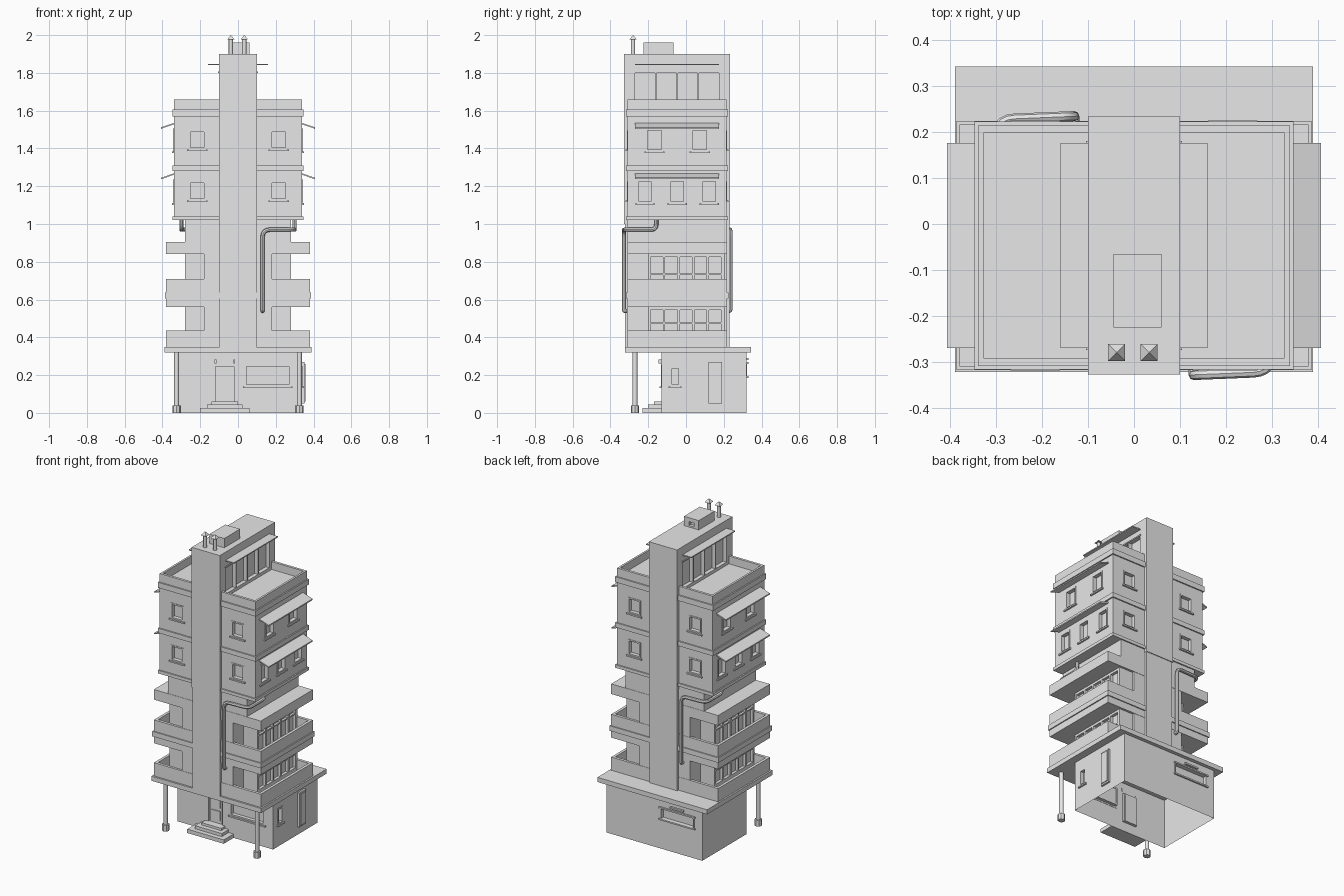
import bpy, bmesh, math
from mathutils import Vector, Matrix

cube = bpy.data.objects.get("Cube")
if cube:
    bpy.data.objects.remove(cube, do_unlink=True)

GREY = (0.8, 0.8, 0.8, 1)
mat = bpy.data.materials.new("plain grey")
mat.use_nodes = True
mat.diffuse_color = GREY
mat.node_tree.nodes["Principled BSDF"].inputs["Base Color"].default_value = GREY
YC = -0.047  # y of the tower axis; the storeys repeat by a half turn about it


def add(name, data):
    ob = bpy.data.objects.new(name, data)
    bpy.context.collection.objects.link(ob)
    data.materials.append(mat)
    return ob


def boxes(name, specs):
    """One mesh from several boxes given as x0, x1, y0, y1, z0, z1."""
    bm = bmesh.new()
    for x0, x1, y0, y1, z0, z1 in specs:
        m = Matrix.Translation(((x0 + x1) / 2, (y0 + y1) / 2, (z0 + z1) / 2))
        m = m @ Matrix.Diagonal((abs(x1 - x0), abs(y1 - y0), abs(z1 - z0), 1))
        bmesh.ops.create_cube(bm, size=1, matrix=m)
    me = bpy.data.meshes.new(name)
    bm.to_mesh(me)
    bm.free()
    return add(name, me)


def turn(b, s):
    """Place a box about the tower axis, half turned when s is -1."""
    return (b[0] * s, b[1] * s, YC + b[2] * s, YC + b[3] * s, b[4], b[5])


def both(specs):
    return [turn(b, s) for s in (1, -1) for b in specs]


def block(rx, ry, z0, z1):
    return turn((-rx, rx, -ry, ry, z0, z1), 1)


def bake(ob):
    """Replace an object by its evaluated mesh."""
    bpy.context.view_layer.update()
    ev = ob.evaluated_get(bpy.context.evaluated_depsgraph_get())
    me = bpy.data.meshes.new_from_object(ev)
    name = ob.name
    bpy.data.objects.remove(ob, do_unlink=True)
    new = bpy.data.objects.new(name, me)
    bpy.context.collection.objects.link(new)
    if not me.materials:
        me.materials.append(mat)
    return new


def cut(ob, specs):
    cutter = boxes("cutter", specs)
    cutter.hide_render = True
    mod = ob.modifiers.new("cut", 'BOOLEAN')
    mod.operation, mod.solver, mod.object = 'DIFFERENCE', 'EXACT', cutter
    ob = bake(ob)
    bpy.data.objects.remove(cutter, do_unlink=True)
    return ob


def on_wall(side, plane, u0, u1, z0, z1, d0, d1):
    """Box on a wall: u runs along it, d is the distance out of it."""
    if side == "x":
        return (plane + d0, plane + d1, u0, u1, z0, z1)
    return (u0, u1, -plane - d1, -plane - d0, z0, z1)


def frame(side, plane, u0, u1, z0, z1, t=0.009):
    """Four frame bars and a wider sill around an opening."""
    bars = [(u0, u0 + t, z0, z1), (u1 - t, u1, z0, z1), (u0, u1, z1 - t, z1), (u0, u1, z0, z0 + t)]
    out = [on_wall(side, plane, *b, -0.022, 0.003) for b in bars]
    return out + [on_wall(side, plane, u0 - t, u1 + t, z0 - t, z0, -0.002, 0.01)]


def cylinder(name, x, y, z0, z1, r0, r1=None, seg=12, rot=0.0):
    bm = bmesh.new()
    m = Matrix.Translation((x, y, (z0 + z1) / 2)) @ Matrix.Rotation(rot, 4, 'Z')
    bmesh.ops.create_cone(bm, cap_ends=True, segments=seg, radius1=r0,
                          radius2=r0 if r1 is None else r1, depth=z1 - z0, matrix=m)
    me = bpy.data.meshes.new(name)
    bm.to_mesh(me)
    bm.free()
    return add(name, me)


def smooth(ob):
    bpy.ops.object.select_all(action='DESELECT')
    ob.select_set(True)
    bpy.context.view_layer.objects.active = ob
    bpy.ops.object.shade_smooth_by_angle(angle=math.radians(40))


# Ground floor: hollow below, with door and window openings
ground = boxes("ground_floor", [(-0.34, 0.34, -0.13, 0.32, 0, 0.32)])
front_win = ("y", 0.13, 0.035, 0.28, 0.14, 0.255)
side_win = ("x", 0.34, -0.083, -0.032, 0.14, 0.245)
ground = cut(ground, [on_wall(*front_win, -0.02, 0.02), on_wall(*side_win, -0.02, 0.02),
                      on_wall("y", 0.13, -0.12, -0.02, 0.06, 0.245, -0.015, 0.02),
                      (-0.285, -0.04, 0.30, 0.34, 0.19, 0.265)])
bm = bmesh.new()
bm.from_mesh(ground.data)
low = [f for f in bm.faces if f.calc_center_median().z < 0.001]
bmesh.ops.delete(bm, geom=low, context='FACES')
bm.to_mesh(ground.data)
bm.free()
boxes("ground_window_frames", frame(*front_win) + frame(*side_win))
boxes("back_window_frame", [(-0.29, -0.035, 0.30, 0.33, z, z + 0.009) for z in (0.186, 0.26)]
      + [(x, x + 0.009, 0.30, 0.324, 0.19, 0.265) for x in (-0.285, -0.049)]
      + [(-0.21, -0.115, 0.318, 0.332, 0.28, 0.29)])
boxes("front_door", [(-0.112, -0.028, -0.122, -0.112, 0.06, 0.238)]
      + [(-0.1, -0.04, -0.127, -0.12, z, z + 0.06) for z in (0.08, 0.16)])
boxes("door_lamps", [(x - 0.005, x + 0.005, -0.146, -0.128, 0.262, 0.282) for x in (-0.12, -0.02)])
boxes("side_door", [(0.33, 0.352, 0.12, 0.19, 0.05, 0.27), (0.33, 0.357, 0.128, 0.182, 0.06, 0.26)])
boxes("front_steps", [(-0.2, 0.06, -0.23, -0.13, 0, 0.025), (-0.165, 0.025, -0.2, -0.13, 0.025, 0.045),
                      (-0.14, 0, -0.17, -0.13, 0.045, 0.06)])
boxes("first_floor_slab", [(-0.39, 0.39, -0.322, 0.343, 0.32, 0.35)])
for x in (-0.325, 0.325):
    smooth(cylinder("porch_column", x, -0.27, 0.03, 0.32, 0.013))
    cylinder("column_base", x, -0.27, 0, 0.04, 0.022, seg=8)

# Lower storeys: corner loggias, shallow wall panels and rows of panes
core = boxes("lower_core", [block(0.28, 0.262, 0.35, 1.02)])
cuts, rails = [], []
for z0, z1, sill in ((0.36, 0.56, 0.435), (0.6, 0.84, 0.71)):
    cuts.append((0.18, 0.3, -0.28, -0.155, z0, z1))
    cuts.append((0.18, 0.3, 0.25, 0.28, sill, z1))
    for i in range(5):
        y = -0.14 + i * 0.077
        cuts.append((0.262, 0.3, y, y + 0.065, z0 + 0.03, z1 - 0.015))
    mid = (z0 + z1) / 2 + 0.01
    rails.append((0.258, 0.276, -0.14, 0.233, mid, mid + 0.008))
core = cut(core, both(cuts))
boxes("pane_rails", both(rails))
for z0, z1, floor in ((0.35, 0.435, 0.36), (0.56, 0.71, 0.6)):
    ring = boxes("balcony", [block(0.38, 0.264, z0, z1)])
    cut(ring, [block(0.362, 0.246, floor, z1 + 0.05)])
band = boxes("balcony_band", [block(0.387, 0.271, 0.605, 0.637)])
cut(band, [block(0.37, 0.254, 0.5, 0.7)])
boxes("balcony_roof", [block(0.38, 0.264, 0.84, 0.905)])

# Upper storeys: window openings, parapet and ledges
upper = boxes("upper_storeys", [block(0.34, 0.262, 1.02, 1.66)])
wins = [("x", 0.34, c - 0.045, c + 0.045, 1.385, 1.505) for c in (-0.12, 0.12)]
wins += [("x", 0.34, c - 0.042, c + 0.042, 1.11, 1.235) for c in (-0.17, 0, 0.17)]
wins += [("y", 0.262, c - 0.045, c + 0.045, z, z + 0.1)
         for c in (-0.215, 0.215) for z in (1.395, 1.125)]
cut(upper, both([on_wall(*w, -0.025, 0.02) for w in wins]) + [block(0.327, 0.246, 1.61, 1.7)])
boxes("window_frames", both([b for w in wins for b in frame(*w)]))
boxes("ledges", [block(0.348, 0.27, z, z + h) for z, h in ((1.02, 0.02), (1.28, 0.03), (1.57, 0.035))])
for z in (1.529, 1.262):
    awning = boxes("sloped_awnings", both([(0.335, 0.407, -0.223, 0.223, z, z + 0.008)]))
    for v in awning.data.vertices:
        if abs(v.co.x) > 0.4:
            v.co.z -= 0.025

# Central tower with the glazed roof room
boxes("tower_lower", [block(0.098, 0.276, 0.35, 1.0)])
tower = boxes("tower_upper", [block(0.1, 0.281, 1.0, 1.9)])
cut(tower, both([(0.075, 0.12, -0.222 + i * 0.113, -0.117 + i * 0.113, 1.63, 1.8) for i in range(4)]))
boxes("roof_room_trim", both([(0.09, 0.105, -0.228, 0.228, 1.8, 1.808)]))
boxes("flat_canopies", both([(0.09, 0.16, -0.223, 0.223, 1.841, 1.848)]))

# Rooftop fittings
hut = boxes("roof_box", [(-0.045, 0.06, -0.225, -0.065, 1.9, 1.96)])
cut(hut, [(-0.01, 0.025, -0.085, -0.05, 1.91, 1.935)])
for x in (-0.038, 0.033):
    smooth(cylinder("chimney", x, -0.28, 1.9, 1.98, 0.011))
    cylinder("chimney_cap", x, -0.28, 1.978, 2.0, 0.026, 0.001, seg=4, rot=math.pi / 4)


# Drain pipes with rounded bends
def pipe(s):
    raw = [(0.13, -0.265, 0.54), (0.13, -0.282, 0.54), (0.13, -0.282, 0.97),
           (0.3, -0.275, 0.97), (0.3, -0.11, 0.97), (0.3, -0.11, 1.03)]
    pts = [Vector((x * s, YC + y * s, z)) for x, y, z in raw]
    path = [pts[0]]
    for a, b, c in zip(pts, pts[1:], pts[2:]):
        r = min(0.04, (a - b).length * 0.5, (c - b).length * 0.5)
        p, q = b + (a - b).normalized() * r, b + (c - b).normalized() * r
        for i in range(6):
            t = i / 5
            path.append(p * (1 - t) ** 2 + b * 2 * t * (1 - t) + q * t * t)
    path.append(pts[-1])
    cu = bpy.data.curves.new("drain_pipe", 'CURVE')
    cu.dimensions = '3D'
    cu.bevel_depth, cu.bevel_resolution, cu.use_fill_caps = 0.011, 2, True
    sp = cu.splines.new('POLY')
    sp.points.add(len(path) - 1)
    for point, co in zip(sp.points, path):
        point.co = (*co, 1)
    smooth(bake(add("drain_pipe", cu)))


for s in (1, -1):
    pipe(s)
